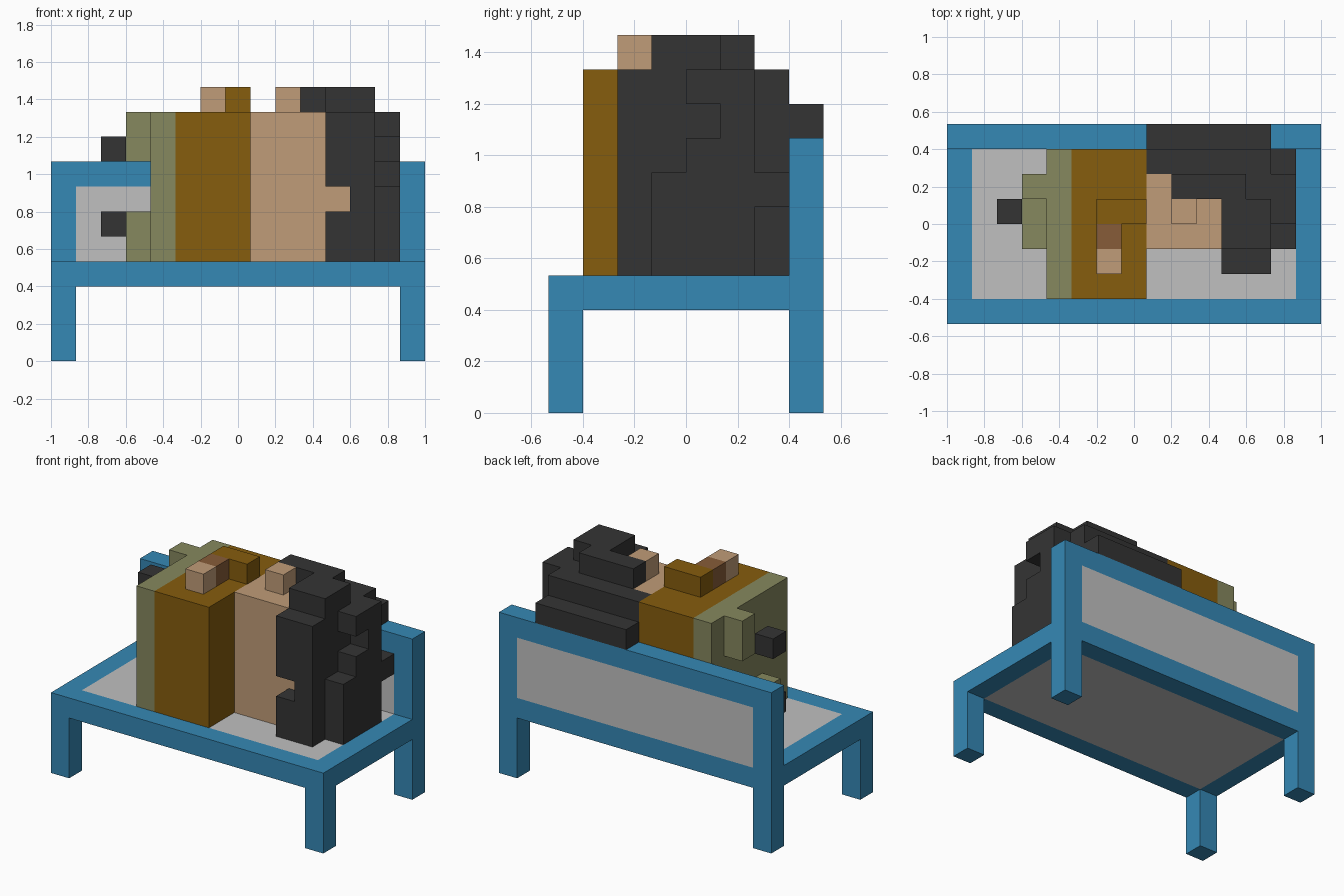
import bpy, bmesh, math
from mathutils import Vector

cube = bpy.data.objects.get("Cube")
if cube:
    bpy.data.objects.remove(cube, do_unlink=True)

U = 2 / 15                      # edge of one block
ORIGIN = Vector((7.5, 4, 0))    # grid point at the world origin


def srgb(h):
    def lin(c):
        return c / 12.92 if c <= 0.04045 else ((c + 0.055) / 1.055) ** 2.4
    return tuple(lin(int(h[i:i + 2], 16) / 255) for i in (0, 2, 4)) + (1.0,)


def material(name, colour):
    m = bpy.data.materials.new(name)
    m.use_nodes = True
    m.diffuse_color = srgb(colour)
    bsdf = next(n for n in m.node_tree.nodes if n.type == 'BSDF_PRINCIPLED')
    bsdf.inputs["Base Color"].default_value = srgb(colour)
    bsdf.inputs["Roughness"].default_value = 0.8
    return m


BLUE = material("blue_paint", "3588B5")
GREY = material("light_grey", "C0C0C0")
OLIVE = material("olive_cloth", "86885E")
BROWN = material("brown_cloth", "865D0D")
SKIN = material("skin", "C09C78")
TAN = material("cuff_brown", "875C38")
DARK = material("dark_grey", "343434")


def cells(*ranges):
    """All grid cells inside the given (x0, x1, y0, y1, z0, z1) ranges."""
    return {(x, y, z) for a, b, c, d, e, f in ranges
            for x in range(a, b) for y in range(c, d) for z in range(e, f)}


def part(name, mat, *ranges, cut=()):
    """Outer shell of a union of block ranges, less the cut ranges."""
    solid = cells(*ranges) - cells(*cut)
    bm = bmesh.new()
    for cell in solid:
        for axis in range(3):
            for side in (0, 1):
                near = list(cell)
                near[axis] += 2 * side - 1
                if tuple(near) in solid:
                    continue
                u, v = (axis + 1) % 3, (axis + 2) % 3
                ring = [(0, 0), (1, 0), (1, 1), (0, 1)]
                corners = []
                for du, dv in (ring if side else ring[::-1]):
                    p = Vector(cell)
                    p[axis] += side
                    p[u] += du
                    p[v] += dv
                    corners.append(bm.verts.new((p - ORIGIN) * U))
                bm.faces.new(corners)
    # Weld the blocks and merge flat areas into single faces
    bmesh.ops.remove_doubles(bm, verts=bm.verts[:], dist=1e-4)
    bmesh.ops.dissolve_limit(bm, angle_limit=math.radians(1),
                             verts=bm.verts[:], edges=bm.edges[:])
    mesh = bpy.data.meshes.new(name)
    bm.to_mesh(mesh)
    bm.free()
    mesh.materials.append(mat)
    obj = bpy.data.objects.new(name, mesh)
    bpy.context.collection.objects.link(obj)
    return obj


# Bench: frames with flush grey panels, four legs
part("seat_frame", BLUE, (0, 15, 0, 8, 3, 4), cut=[(1, 14, 1, 7, 3, 4)])
part("seat_panel", GREY, (1, 14, 1, 7, 3, 4))
part("backrest_frame", BLUE, (0, 15, 7, 8, 4, 8), cut=[(1, 14, 7, 8, 4, 7)])
part("backrest_panel", GREY, (1, 14, 7, 8, 4, 7))
for y, end in ((0, "front"), (7, "back")):
    for x, side in ((0, "right"), (14, "left")):
        part(f"{end}_{side}_leg", BLUE, (x, x + 1, y, y + 1, 0, 3))

# Sleeper's clothed body lying along the seat
part("robe", BROWN, (5, 8, 1, 7, 4, 10))
part("trousers", OLIVE,
     (4, 5, 1, 7, 4, 10),
     (3, 4, 5, 6, 8, 10),       # upper leg end
     (3, 4, 3, 6, 4, 6))        # lower leg end
part("lower_foot", DARK, (2, 3, 4, 5, 5, 6))
part("upper_foot", DARK, (2, 3, 4, 5, 8, 9))

# Bent arm resting on top
part("sleeve", BROWN, (6, 8, 4, 5, 10, 11))
part("cuff", TAN, (6, 7, 3, 4, 10, 11))
part("hand", SKIN, (6, 7, 2, 3, 10, 11))

# Head and ear
part("head", SKIN, (8, 11, 3, 5, 4, 10), (8, 9, 5, 6, 4, 10), (11, 12, 3, 4, 6, 7))
part("ear", SKIN, (9, 10, 4, 5, 10, 11))

# Hair wrapping the crown and the back of the head
part("hair", DARK,
     (11, 13, 2, 7, 4, 10),     # crown and fringe
     (9, 11, 5, 6, 4, 10),      # side
     (8, 11, 6, 7, 4, 10),      # back of head
     (8, 13, 7, 8, 8, 9),       # tuft over the backrest
     (11, 13, 3, 5, 10, 11),    # upper side
     (9, 12, 5, 6, 10, 11),
     (13, 14, 3, 4, 4, 7),      # ragged crown layer
     (13, 14, 4, 5, 4, 8),
     (13, 14, 4, 5, 9, 10),
     (13, 14, 5, 6, 4, 10),
     (13, 14, 6, 7, 6, 7),
     cut=[(11, 12, 2, 4, 6, 7)])
